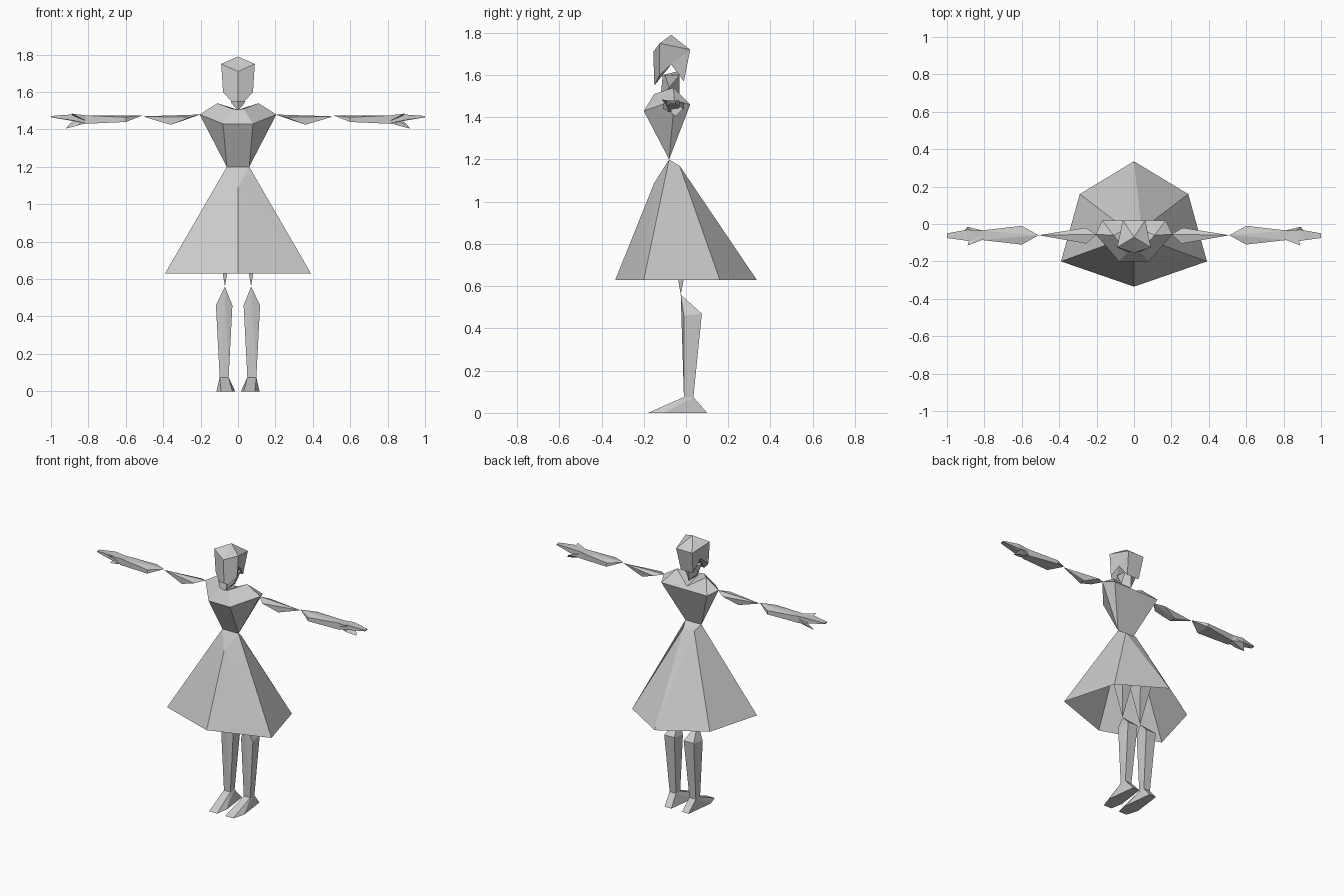
import bpy, bmesh

grey = bpy.data.materials.new("plain_grey")
grey.diffuse_color = (0.6, 0.6, 0.6, 1)


def finish(name, bm):
    me = bpy.data.meshes.new(name)
    bm.to_mesh(me)
    bm.free()
    me.materials.append(grey)
    ob = bpy.data.objects.new(name, me)
    bpy.context.collection.objects.link(ob)
    return ob


def symmetric(name, verts, faces):
    """Build the +x half and its mirror, welded on the centre line."""
    bm = bmesh.new()
    for s in (1, -1):
        vs = [bm.verts.new((s * x, y, z)) for x, y, z in verts]
        for f in faces:
            bm.faces.new([vs[i] for i in f])
    bmesh.ops.remove_doubles(bm, verts=bm.verts[:], dist=1e-4)
    bmesh.ops.recalc_face_normals(bm, faces=bm.faces[:])
    return finish(name, bm)


def hull_pair(name, pts):
    """Faceted convex part on both sides of the body."""
    for side, s in (("left", 1), ("right", -1)):
        bm = bmesh.new()
        for x, y, z in pts:
            bm.verts.new((s * x, y, z))
        bmesh.ops.convex_hull(bm, input=bm.verts[:])
        bmesh.ops.dissolve_limit(bm, angle_limit=0.03, verts=bm.verts[:], edges=bm.edges[:])
        bmesh.ops.recalc_face_normals(bm, faces=bm.faces[:])
        finish(side + "_" + name, bm)


def box_ring(x0, x1, y0, y1, z):
    return [(x, y, z) for x in (x0, x1) for y in (y0, y1)]


def arm_ring(x, y0, y1, z0, z1):
    return [(x, y, z) for y in (y0, y1) for z in (z0, z1)]


# Skirt: open, six-sided hem
symmetric("skirt",
          [(0, -.08, 1.2), (.06, -.08, 1.2), (.04, -.03, 1.17), (0, -.03, 1.17),
           (0, -.15, 1.09), (0, -.335, .63), (.39, -.2, .63), (.29, .16, .63), (0, .335, .63)],
          [(0, 1, 4), (1, 6, 4), (4, 6, 5), (1, 2, 7, 6), (2, 8, 7), (2, 3, 8), (0, 3, 2, 1)])

# Torso: pinched to a line at the waist, with an open neckline
symmetric("torso",
          [(0, -.08, 1.2), (.06, -.08, 1.2), (0, -.2, 1.43), (.08, -.2, 1.43),
           (.205, -.055, 1.48), (.17, .02, 1.46), (0, .02, 1.46),
           (.11, -.06, 1.54), (.03, -.15, 1.51), (0, -.15, 1.505), (0, -.01, 1.47)],
          [(0, 1, 3, 2), (1, 4, 3), (1, 5, 4), (0, 6, 5, 1), (2, 3, 8, 9),
           (3, 4, 7, 8), (4, 5, 7), (5, 6, 10), (5, 10, 7), (7, 10, 9, 8)])

# Neck: narrows downward
symmetric("neck",
          [(0, -.11, 1.6), (.05, -.1, 1.6), (.045, -.03, 1.6), (0, -.03, 1.62),
           (0, -.12, 1.5), (.035, -.08, 1.54), (0, -.03, 1.5)],
          [(0, 1, 5, 4), (1, 2, 5), (2, 3, 6, 5), (4, 5, 6), (0, 3, 2, 1)])

# Head: peaked crown, flat face, notched jaw
symmetric("head",
          [(0, -.07, 1.79), (0, -.155, 1.71), (.09, -.125, 1.75), (.06, .02, 1.72),
           (0, .02, 1.72), (.08, -.125, 1.6), (.035, -.15, 1.55), (0, -.15, 1.55),
           (.06, -.07, 1.65), (.045, -.01, 1.57), (0, -.01, 1.57), (0, -.07, 1.65)],
          [(0, 1, 2), (0, 2, 3), (0, 3, 4), (1, 7, 6, 5, 2), (2, 5, 8, 3),
           (3, 8, 9), (3, 9, 10, 4), (5, 6, 8), (6, 7, 11, 8), (8, 11, 10, 9)])

# Arms: spindles meeting at pointed joints
hull_pair("upper_arm", [(.2, -.055, 1.48), (.51, -.06, 1.47), (.255, -.105, 1.465),
                        (.26, -.02, 1.465), (.36, -.085, 1.425), (.36, -.045, 1.425)])
hull_pair("forearm", [(.51, -.06, 1.475)] + arm_ring(.6, -.11, -.01, 1.44, 1.465)
          + arm_ring(.82, -.085, -.035, 1.43, 1.475))

# Hands: flat fingers, a thumb and a curled finger
hull_pair("fingers", arm_ring(.82, -.085, -.035, 1.435, 1.475)
          + arm_ring(.89, -.09, -.03, 1.45, 1.48) + arm_ring(1, -.075, -.05, 1.465, 1.472))
hull_pair("thumb", arm_ring(.81, -.085, -.06, 1.445, 1.475) + [(.89, -.115, 1.485), (.88, -.08, 1.47)])
hull_pair("curled_finger", arm_ring(.81, -.07, -.035, 1.435, 1.46)
          + [(.89, -.015, 1.44), (.92, -.05, 1.405), (.86, -.07, 1.42)])

# Legs: thigh tapers to the knee, shin bulges at the calf
hull_pair("thigh", [(.07, -.025, .56), (.05, -.06, 1.1)] + box_ring(.025, .115, -.07, .03, .83))
hull_pair("shin", [(.07, -.025, .56), (.035, .075, .47), (.11, .075, .47), (.03, -.01, .46),
                   (.118, -.01, .46)] + box_ring(.05, .098, -.01, .035, .075))

# Feet
hull_pair("foot", box_ring(.05, .098, -.01, .035, .075)
          + [(.03, -.18, 0), (.09, -.18, 0), (.015, -.1, 0), (.115, -.1, 0),
             (.04, .1, 0), (.09, .1, 0)])
